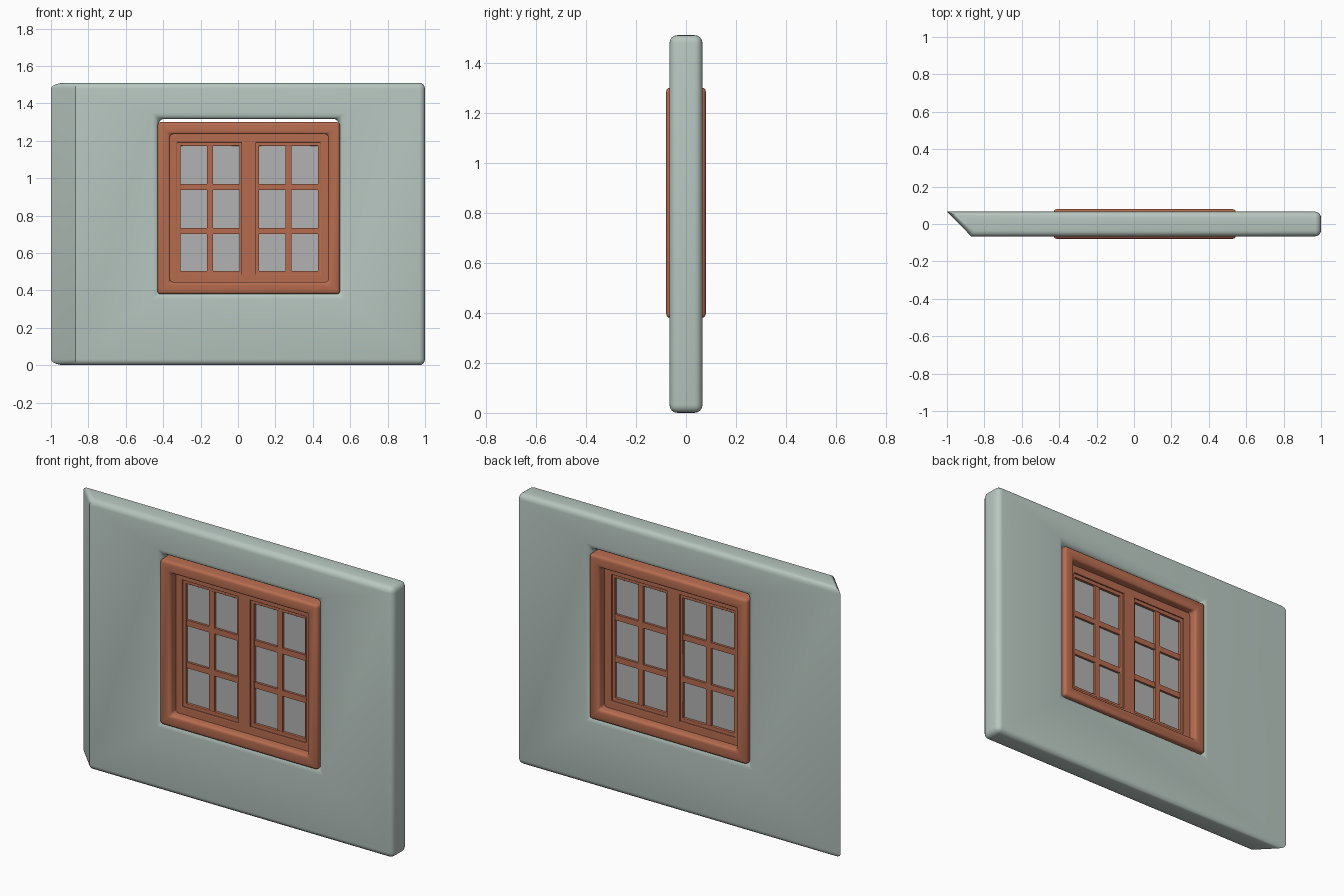
import bpy, bmesh, math

if "Cube" in bpy.data.objects:
    bpy.data.objects.remove(bpy.data.objects["Cube"])


def material(name, rgb):
    m = bpy.data.materials.new(name)
    m.diffuse_color = (*rgb, 1)
    m.use_nodes = True
    m.node_tree.nodes["Principled BSDF"].inputs["Base Color"].default_value = m.diffuse_color
    return m


PLASTER = material("plaster", (0.48, 0.57, 0.53))
WOOD = material("terracotta_wood", (0.47, 0.15, 0.08))
GLASS = material("glass", (0.45, 0.45, 0.45))


def finish(bm, name, mat):
    bmesh.ops.recalc_face_normals(bm, faces=bm.faces)
    me = bpy.data.meshes.new(name)
    bm.to_mesh(me)
    bm.free()
    ob = bpy.data.objects.new(name, me)
    bpy.context.collection.objects.link(ob)
    me.materials.append(mat)
    bpy.ops.object.select_all(action='DESELECT')
    ob.select_set(True)
    bpy.context.view_layer.objects.active = ob
    bpy.ops.object.shade_smooth_by_angle(angle=math.radians(35))
    return ob


def ring(name, outer, inner, y, mat, bevel, segments=3, miter=0.0):
    """Rectangular frame; rects are x0, x1, z0, z1. miter cuts the left end at an angle."""
    bm = bmesh.new()
    loops = []
    for rect, depth in ((outer, -y), (outer, y), (inner, y), (inner, -y)):
        x0, x1, z0, z1 = rect
        if rect is outer and depth < 0:
            x0 += miter
        loops.append([bm.verts.new((a, depth, b))
                      for a, b in ((x0, z0), (x1, z0), (x1, z1), (x0, z1))])
    for k in range(4):
        a, b = loops[k], loops[(k + 1) % 4]
        for i in range(4):
            j = (i + 1) % 4
            bm.faces.new((a[i], a[j], b[j], b[i]))
    bmesh.ops.recalc_face_normals(bm, faces=bm.faces)
    edges = [e for e in bm.edges if e.calc_face_angle(0) > 0.5]
    if miter:
        # wall: keep the mitred end and the corners of the opening crisp
        def crisp(e):
            p, q = e.verts
            end = max(p.co.x, q.co.x) < outer[0] + miter + 0.01
            upright = abs(p.co.z - q.co.z) > 0.5
            return end and upright
        edges = [e for e in edges if not crisp(e)]
    bmesh.ops.bevel(bm, geom=edges, offset=bevel, segments=segments,
                    profile=0.5, affect='EDGES', clamp_overlap=True)
    return finish(bm, name, mat)


def box(name, x0, x1, y, z0, z1, mat):
    bm = bmesh.new()
    bmesh.ops.create_cube(bm, size=1)
    for v in bm.verts:
        v.co = ((x0 + x1) / 2 + v.co.x * (x1 - x0), v.co.y * 2 * y,
                (z0 + z1) / 2 + v.co.z * (z1 - z0))
    return finish(bm, name, mat)


# wall panel with mitred left end and window opening
ring("wall", (-1, 1, 0, 1.51), (-0.425, 0.54, 0.385, 1.317), 0.066, PLASTER,
     0.032, 4, miter=0.13)

# outer casing, proud of the wall on both sides
ring("window_casing", (-0.43, 0.545, 0.38, 1.30), (-0.363, 0.482, 0.445, 1.235),
     0.079, WOOD, 0.016)

# fixed inner frame and central mullion
ring("inner_frame", (-0.38, 0.50, 0.43, 1.25), (-0.325, 0.44, 0.485, 1.192),
     0.03, WOOD, 0.003, 1)
box("mullion", 0.02, 0.095, 0.03, 0.47, 1.20, WOOD)

# two sashes with glazing bars and glass
for side, x0, x1 in (("left", -0.33, 0.025), ("right", 0.09, 0.445)):
    ring(side + "_sash", (x0, x1, 0.478, 1.198),
         (x0 + 0.022, x1 - 0.018, 0.503, 1.173), 0.02, WOOD, 0.002, 1)
    xm = (x0 + x1) / 2 + 0.002
    box(side + "_upright_bar", xm - 0.016, xm + 0.016, 0.016, 0.495, 1.18, WOOD)
    for i, z in enumerate((0.718, 0.953)):
        box(f"{side}_cross_bar_{i + 1}", x0 + 0.01, x1 - 0.01, 0.0155,
            z - 0.016, z + 0.016, WOOD)
    box(side + "_glass", x0 + 0.01, x1 - 0.01, 0.003, 0.49, 1.185, GLASS)
